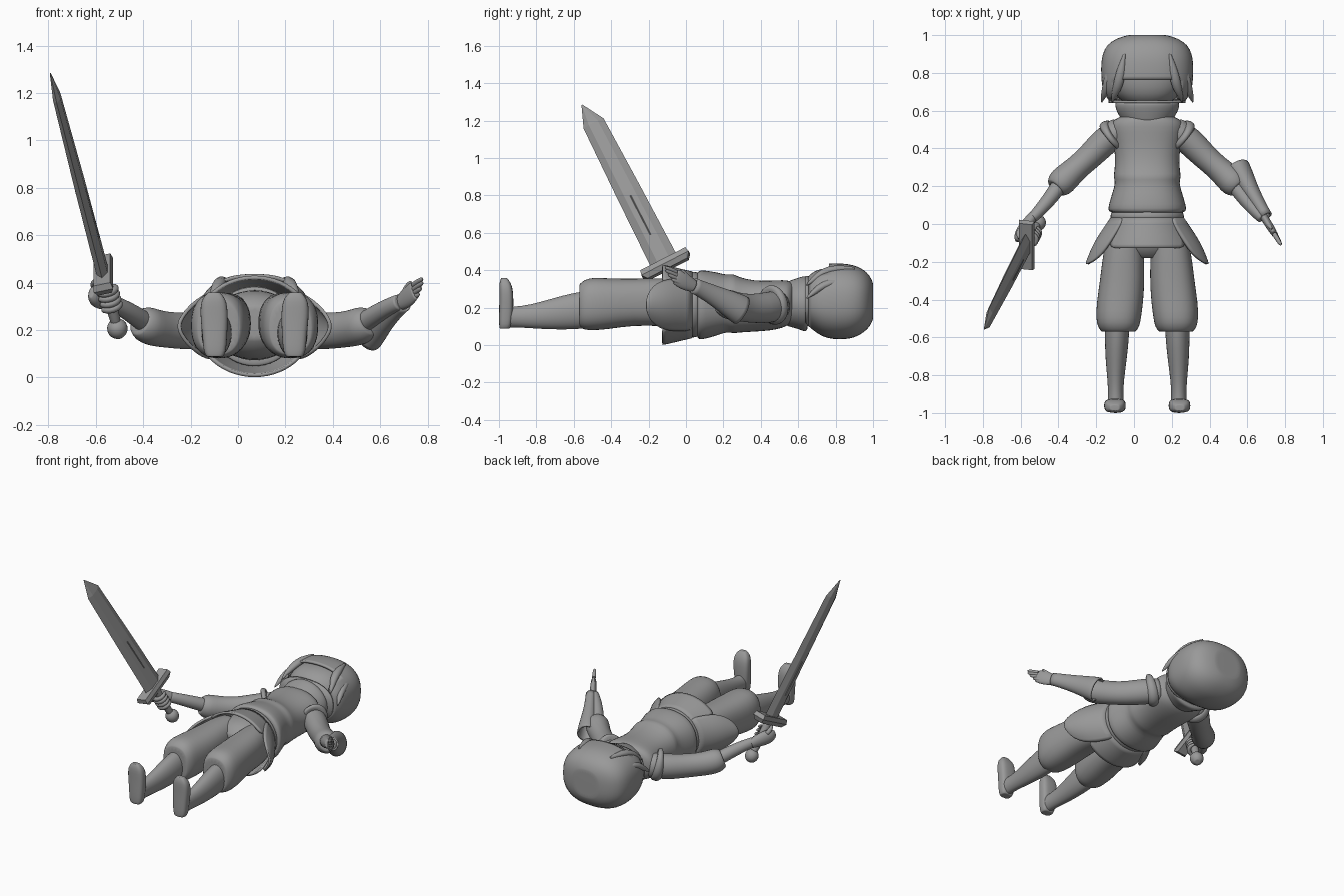
import bpy, bmesh, math
from mathutils import Vector

cube = bpy.data.objects.get("Cube")
if cube:
    bpy.data.objects.remove(cube, do_unlink=True)

grey = bpy.data.materials.new("plain grey")
grey.use_nodes = True
grey.diffuse_color = (.32, .32, .32, 1)
grey.node_tree.nodes["Principled BSDF"].inputs["Base Color"].default_value = (.32, .32, .32, 1)

MID = .07          # the body stands slightly off centre
X, Y, Z = Vector((1, 0, 0)), Vector((0, 1, 0)), Vector((0, 0, 1))


def finish(name, bm, smooth=True, levels=1, thick=0):
    bmesh.ops.recalc_face_normals(bm, faces=bm.faces)
    mesh = bpy.data.meshes.new(name)
    bm.to_mesh(mesh)
    bm.free()
    mesh.materials.append(grey)
    obj = bpy.data.objects.new(name, mesh)
    bpy.context.collection.objects.link(obj)
    if levels:
        obj.modifiers.new("smooth", "SUBSURF").levels = levels
        obj.modifiers["smooth"].render_levels = levels
    if thick:
        shell = obj.modifiers.new("shell", "SOLIDIFY")
        shell.thickness = thick
        shell.offset = -1
    mesh.polygons.foreach_set("use_smooth", [smooth] * len(mesh.polygons))
    return obj


def frame(d):
    u = X if abs(d.z) > .95 else d.cross(Z).normalized()
    return u, u.cross(d).normalized()


def loft(name, stations, axis=None, power=2, caps=True, sides=20, keep=None, **options):
    """Skin rounded sections (x, y, z, half width, half depth) along a path."""
    bm = bmesh.new()
    rings, pts = [], [Vector(s[:3]) for s in stations]
    for i, (p, s) in enumerate(zip(pts, stations)):
        d = axis or (pts[min(i + 1, len(pts) - 1)] - pts[max(i - 1, 0)]).normalized()
        u, v = frame(d)
        ring = []
        for k in range(sides):
            a = math.tau * k / sides
            c, n = math.cos(a), math.sin(a)
            c, n = (math.copysign(abs(t) ** (2 / power), t) for t in (c, n))
            ring.append(bm.verts.new(p + u * s[3] * c + v * s[4] * n))
        rings.append(ring)
    for r, q in zip(rings, rings[1:]):
        for k in range(sides):
            j = (k + 1) % sides
            bm.faces.new((r[k], r[j], q[j], q[k]))
    if caps:
        for r in (rings[0], rings[-1]):
            cap = bm.faces.new(r)
            bmesh.ops.inset_region(bm, faces=[cap], thickness=.004)
    if keep:
        gone = [f for f in bm.faces if not keep(f.calc_center_median())]
        bmesh.ops.delete(bm, geom=gone, context="FACES")
    return finish(name, bm, **options)


def body(name, rows, **options):
    """Central part from rows of y, half width, lowest z, highest z."""
    return loft(name, [(MID, y, (lo + hi) / 2, w, (hi - lo) / 2) for y, w, lo, hi in rows],
                axis=Y, **options)


def sided(name, s, stations, **options):
    """Part given by its distance from the body's centre plane."""
    return loft(name, [(MID + s * p[0], *p[1:]) for p in stations], **options)


def panel(name, middle, rows):
    """Curved cloth panel from rows of y, x radius, z radius, half angle."""
    bm = bmesh.new()
    grid = []
    for y, rx, rz, half in rows:
        angles = [math.radians(middle + half * (k / 4 - 1)) for k in range(9)]
        grid.append([bm.verts.new((MID + rx * math.cos(a), y, .215 + rz * math.sin(a))) for a in angles])
    for r, q in zip(grid, grid[1:]):
        for k in range(8):
            bm.faces.new((r[k], r[k + 1], q[k + 1], q[k]))
    return finish(name, bm, thick=.015)


# Head, hair with an open face, and collar
body("face", [(.63, .1, .13, .33), (.66, .15, .1, .385), (.72, .2, .07, .412),
              (.8, .22, .06, .42), (.9, .2, .08, .4), (.95, .12, .14, .32)], power=2.3)
body("hair", [(1, .1, .14, .33), (.985, .16, .1, .37), (.95, .215, .065, .405),
              (.9, .238, .038, .428), (.85, .245, .03, .436), (.8, .245, .03, .438),
              (.765, .243, .035, .437), (.73, .24, .045, .43), (.69, .23, .07, .415),
              (.655, .205, .1, .37)],
     power=2.4, sides=32, thick=.015,
     keep=lambda c: c.y > .655 and (c.z < .33 or c.y > .75 or abs(c.x - MID) > .17))
body("collar", [(.54, .13, .1, .34), (.58, .155, .09, .355), (.61, .17, .08, .365),
                (.645, .175, .065, .375), (.65, .15, .09, .35)])

# Torso, belt and hips
body("tunic", [(.575, .12, .13, .33), (.555, .18, .11, .345), (.52, .2, .09, .35),
               (.45, .185, .075, .345), (.36, .17, .07, .345), (.28, .175, .065, .365),
               (.25, .182, .06, .385), (.22, .17, .07, .375), (.17, .185, .05, .39),
               (.1, .207, .03, .402), (.065, .212, .025, .402), (.06, .18, .05, .38)], power=2.3)
body("belt", [(.07, .18, .05, .38), (.06, .197, .04, .395), (.02, .2, .035, .395),
              (.015, .17, .06, .37)])
body("hips", [(.03, .18, .07, .37), (-.06, .2, .07, .37), (-.14, .18, .1, .35), (-.18, .1, .16, .3)])
for label, middle in (("front", 90), ("back", 270)):
    panel(label + "_skirt", middle, [(.035, .19, .18, 62), (-.03, .215, .195, 60),
                                     (-.09, .24, .21, 56), (-.125, .25, .216, 52)])

for label, s in (("left", 1), ("right", -1)):
    # Side skirt flap
    panel(label + "_skirt", 90 - 90 * s, [(.035, .195, .18, 50), (-.03, .24, .19, 48),
          (-.1, .285, .2, 44), (-.16, .31, .19, 38), (-.2, .325, .17, 25), (-.212, .325, .16, 10)])
    # Trouser leg, shin and foot
    sided(label + "_trouser", s, [(.11, -.04, .225, .09, .13), (.125, -.13, .23, .108, .13),
          (.13, -.28, .23, .118, .125), (.145, -.42, .22, .125, .138), (.152, -.5, .22, .12, .143),
          (.152, -.545, .215, .112, .135), (.152, -.57, .21, .09, .115)], axis=Y, power=2.4)
    sided(label + "_shin", s, [(.16, -.52, .19, .065, .1), (.16, -.6, .182, .065, .1),
          (.165, -.72, .165, .057, .083), (.167, -.84, .152, .042, .062),
          (.167, -.92, .15, .04, .055), (.167, -.97, .15, .046, .058)], axis=Y)
    sided(label + "_foot", s, [(.168, -.97, .088, .035, .026), (.168, -.966, .105, .048, .034),
          (.168, -.962, .17, .052, .038), (.17, -.96, .24, .058, .038), (.172, -.962, .3, .058, .037),
          (.172, -.968, .335, .048, .03), (.172, -.972, .358, .025, .016)], axis=Z, power=3)
    # Sleeve with armhole rim, and forearm
    sided(label + "_armhole", s, [(.165, .48, .22, .08, .1), (.18, .47, .215, .095, .112),
          (.2, .455, .21, .09, .105), (.205, .45, .21, .06, .07)])
    sided(label + "_sleeve", s, [(.14, .5, .215, .07, .08), (.22, .445, .2, .078, .085),
          (.3, .36, .195, .07, .078), (.37, .3, .2, .065, .076), (.43, .245, .21, .076, .08),
          (.465, .21, .225, .076, .078), (.485, .19, .235, .055, .058)])
    sided(label + "_forearm", s, [(.44, .24, .215, .045, .045), (.51, .14, .265, .04, .042),
          (.57, .07, .3, .034, .036), (.61, .03, .318, .028, .034)])
    # Side lock of hair
    for drop, start in ((0, .9), (.07, .86)):
        reach = .12 + drop * .8
        sided(label + "_hair_lock", s, [(reach, start, .405 - drop, .006, .012),
              (reach + .02, .8, .41 - drop, .028, .022), (reach + .035, .73, .39 - drop, .026, .022),
              (reach + .055, .68, .35 - drop, .016, .016), (reach + .065, .645, .32 - drop, .003, .003)])

# Left bracer and open hand
loft("bracer", [(.55, .295, .185, .066, .082), (.565, .27, .2, .064, .08), (.62, .17, .255, .045, .058),
                (.675, .08, .3, .035, .045), (.7, .04, .318, .034, .042)], caps=False, thick=.01)
loft("left_palm", [(.68, .05, .31, .02, .03), (.705, .01, .33, .021, .044),
                   (.73, -.03, .352, .02, .047), (.745, -.055, .366, .015, .04)])
for k in range(4):
    h = (k - 1.5) * .021
    length = 1 - .12 * abs(k - 1.7)
    base = Vector((.735 + h * .2, -.035 - h * .5, .358 + h))
    path = [base + Vector((.044, -.072, .032)) * t * length for t in (0, .5, .9, 1)]
    loft("left_finger", [(*p, r, r) for p, r in zip(path, (.013, .013, .01, .004))], sides=10)
loft("left_thumb", [(.7, .02, .35, .014, .016), (.712, -.005, .378, .014, .015),
                    (.725, -.02, .398, .01, .01), (.73, -.025, .405, .004, .004)], sides=10)

# Sword: guard centre and the blade's own axes
guard = Vector((-.568, -.108, .43))
along = Vector((-.225, -.44, .86)).normalized()
wide = Vector((0, .89, .455)).normalized()
thin = along.cross(wide).normalized()


def at(a, w, t):
    return guard + along * a + wide * w + thin * t


def slab(name, sections):
    """Flat-faced solid from sections (distance, list of wide and thin offsets)."""
    bm = bmesh.new()
    rings = [[bm.verts.new(at(a, w, t)) for w, t in outline] for a, outline in sections]
    for r, q in zip(rings, rings[1:]):
        for k in range(len(r)):
            j = (k + 1) % len(r)
            bm.faces.new((r[k], r[j], q[j], q[k]))
    bm.faces.new(rings[0])
    bm.faces.new(rings[-1])
    return finish(name, bm, smooth=False, levels=0)


def blade_outline(w, t, shift=0):
    return [(shift + w, 0), (shift + w * .45, t), (shift - w * .45, t),
            (shift - w, 0), (shift - w * .45, -t), (shift + w * .45, -t)]


def box_outline(w, t):
    return [(w, t), (-w, t), (-w, -t), (w, -t)]


slab("blade", [(0, blade_outline(.077, .024)), (.45, blade_outline(.07, .022)),
               (.87, blade_outline(.06, .016)), (.99, blade_outline(.003, .002, -.01))])
for side in (1, -1):
    slab("blade_ridge", [(.18, [(.006, side * .02), (-.006, side * .02), (0, side * .026)]),
                         (.42, [(.006, side * .02), (-.006, side * .02), (0, side * .026)])])
slab("guard", [(-.028, box_outline(.12, .03)), (0, box_outline(.142, .042)),
               (.028, box_outline(.135, .036))])
loft("grip", [(*at(a, 0, 0), r, r) for a, r in
              ((-.02, .03), (-.08, .026), (-.16, .026), (-.23, .022))], sides=12)
loft("pommel", [(*at(a, 0, 0), r, r) for a, r in
                ((-.22, .022), (-.235, .042), (-.26, .047), (-.285, .04), (-.3, .018))], sides=12)

# Right hand wrapped round the grip
loft("right_palm", [(-.53, .045, .31, .028, .032), (-.56, .01, .325, .03, .042),
                    (-.595, -.04, .34, .034, .05), (-.612, -.075, .35, .026, .04),
                    (-.62, -.09, .355, .01, .02)])
for k in range(4):
    path = []
    for step in range(7):
        turn = math.radians(-30 - step * 35)
        path.append(at(-.07 - k * .026, .04 * math.sin(turn), .04 * math.cos(turn)))
    loft("right_finger", [(*p, r, r) for p, r in
                          zip(path, (.014, .015, .015, .015, .014, .012, .005))], sides=10)
loft("right_thumb", [(-.6, -.03, .37, .016, .016), (-.615, -.05, .395, .015, .015),
                     (-.605, -.075, .405, .01, .01)], sides=10)
